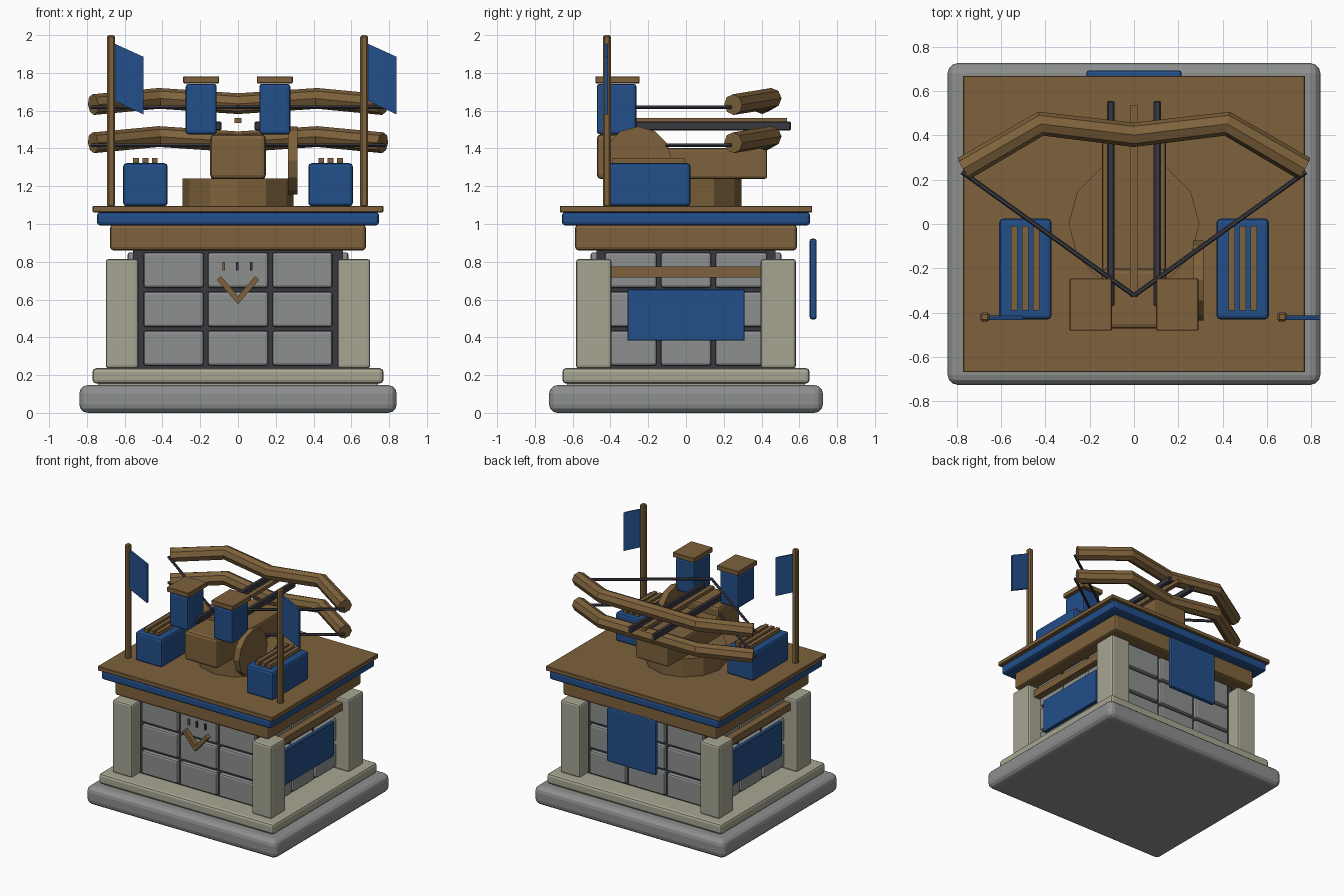
import bpy, bmesh, math
from mathutils import Vector, Matrix

if "Cube" in bpy.data.objects:
    bpy.data.objects.remove(bpy.data.objects["Cube"])


def mat(name, rgb):
    m = bpy.data.materials.new(name)
    m.diffuse_color = (*rgb, 1)
    m.use_nodes = True
    m.node_tree.nodes["Principled BSDF"].inputs["Base Color"].default_value = m.diffuse_color
    return m


STONE = mat("grey_stone", (0.27, 0.28, 0.28))
PALE = mat("pale_stone", (0.39, 0.38, 0.29))
DARK = mat("dark_iron", (0.04, 0.04, 0.052))
WOOD = mat("brown_wood", (0.21, 0.122, 0.045))
BLUE = mat("blue_cloth", (0.016, 0.077, 0.25))


def add(name, mesh, m):
    o = bpy.data.objects.new(name, mesh)
    mesh.materials.clear()
    mesh.materials.append(m)
    bpy.context.collection.objects.link(o)
    return o


def box(name, x0, x1, y0, y1, z0, z1, m, bevel=0.0, seg=2):
    """Box from its extents, with optional rounded edges."""
    bm = bmesh.new()
    bmesh.ops.create_cube(bm, size=1)
    c = Vector(((x0 + x1) / 2, (y0 + y1) / 2, (z0 + z1) / 2))
    for v in bm.verts:
        v.co = Vector((v.co.x * (x1 - x0), v.co.y * (y1 - y0), v.co.z * (z1 - z0))) + c
    if bevel:
        bmesh.ops.bevel(bm, geom=bm.edges[:], offset=bevel, segments=seg,
                        profile=0.5, affect='EDGES')
    me = bpy.data.meshes.new(name)
    bm.to_mesh(me)
    bm.free()
    return add(name, me, m)


def cyl(name, loc, r, depth, sides, m, axis='Z'):
    bm = bmesh.new()
    rot = {'X': Matrix.Rotation(math.pi / 2, 4, 'Y'), 'Y': Matrix.Rotation(math.pi / 2, 4, 'X'),
           'Z': Matrix.Identity(4)}[axis]
    bmesh.ops.create_cone(bm, cap_ends=True, segments=sides, radius1=r, radius2=r,
                          depth=depth, matrix=Matrix.Translation(loc) @ rot)
    me = bpy.data.meshes.new(name)
    bm.to_mesh(me)
    bm.free()
    return add(name, me, m)


def tube(name, pts, r, m, res=2):
    """Faceted tube along a polyline."""
    cu = bpy.data.curves.new(name, 'CURVE')
    cu.dimensions = '3D'
    cu.bevel_depth = r
    cu.bevel_resolution = res
    cu.use_fill_caps = True
    sp = cu.splines.new('POLY')
    sp.points.add(len(pts) - 1)
    for p, q in zip(sp.points, pts):
        p.co = (*q, 1)
    tmp = bpy.data.objects.new(name + "_path", cu)
    bpy.context.collection.objects.link(tmp)
    bpy.context.view_layer.update()
    me = bpy.data.meshes.new_from_object(tmp.evaluated_get(bpy.context.evaluated_depsgraph_get()))
    bpy.data.objects.remove(tmp)
    for p in me.polygons:
        p.use_smooth = False
    return add(name, me, m)


def prism(name, profile, y0, y1, m):
    """Extrude an x-z outline along y."""
    bm = bmesh.new()
    f = bm.faces.new([bm.verts.new((x, y0, z)) for x, z in profile])
    ext = bmesh.ops.extrude_face_region(bm, geom=[f])
    for v in ext['geom']:
        if isinstance(v, bmesh.types.BMVert):
            v.co.y = y1
    bmesh.ops.recalc_face_normals(bm, faces=bm.faces)
    me = bpy.data.meshes.new(name)
    bm.to_mesh(me)
    bm.free()
    return add(name, me, m)


# Stepped base
box("plinth", -0.84, 0.84, -0.725, 0.725, 0.0, 0.147, STONE, 0.045, 3)
box("base_step", -0.77, 0.77, -0.655, 0.655, 0.155, 0.237, PALE, 0.02)
box("base_joint", -0.74, 0.74, -0.63, 0.63, 0.14, 0.16, PALE)

# Walls: dark mortar core with three rows of blocks on each side
box("mortar_core", -0.555, 0.555, -0.475, 0.475, 0.23, 0.87, DARK)
for z0, z1 in ((0.25, 0.435), (0.455, 0.642), (0.662, 0.85)):
    for x0, x1 in ((-0.5, -0.182), (-0.16, 0.16), (0.182, 0.5)):
        for s in (-1, 1):
            a, b = sorted((s * 0.44, s * 0.505))
            box("wall_block_end", x0, x1, a, b, z0, z1, STONE, 0.014)
    for y0, y1 in ((-0.43, -0.155), (-0.133, 0.133), (0.155, 0.43)):
        for s in (-1, 1):
            a, b = sorted((s * 0.52, s * 0.585))
            box("wall_block_side", a, b, y0, y1, z0, z1, STONE, 0.014)

# Corner pillars
for sx in (-1, 1):
    for sy in (-1, 1):
        a, b = sorted((sx * 0.528, sx * 0.7))
        c, d = sorted((sy * 0.395, sy * 0.582))
        box("corner_pillar", a, b, c, d, 0.235, 0.815, PALE, 0.015)

# Side banners hung below wooden rails
for s in (-1, 1):
    a, b = sorted((s * 0.6, s * 0.63))
    box("side_banner", a, b, -0.31, 0.31, 0.382, 0.655, BLUE, 0.004, 1)
    a, b = sorted((s * 0.59, s * 0.645))
    box("side_rail", a, b, -0.4, 0.4, 0.718, 0.775, WOOD)
box("back_banner", -0.215, 0.215, 0.655, 0.692, 0.495, 0.922, BLUE, 0.012)

# Front chevron trim and slots
for s in (-1, 1):
    prism("front_chevron", [(0, 0.575), (s * 0.112, 0.705), (s * 0.09, 0.724), (0, 0.618)],
          -0.545, -0.5, WOOD)
for x, m in ((-0.075, WOOD), (-0.004, DARK), (0.07, DARK)):
    box("front_slot", x - 0.007, x + 0.007, -0.52, -0.5, 0.755, 0.8, m)

# Deck
box("deck_beam", -0.677, 0.677, -0.587, 0.587, 0.86, 0.998, WOOD, 0.018)
box("deck_trim", -0.747, 0.747, -0.657, 0.657, 0.992, 1.064, BLUE, 0.018)
box("deck_top", -0.77, 0.77, -0.668, 0.668, 1.062, 1.096, WOOD, 0.004, 1)

# Turntable and carriage
cyl("turntable", (0, 0, 1.166), 0.295, 0.148, 12, WOOD)
box("carriage_body", -0.145, 0.145, -0.3, 0.43, 1.238, 1.402, WOOD, 0.015)
box("carriage_head", -0.147, 0.147, -0.472, -0.2, 1.238, 1.475, WOOD, 0.022)
cyl("crank_wheel", (0.29, -0.255, 1.336), 0.18, 0.048, 12, WOOD, 'X')

# Launcher rails and central bolt
for s in (-1, 1):
    box("launch_rail", s * 0.105 - 0.017, s * 0.105 + 0.017, -0.37, 0.555, 1.495, 1.543, DARK, 0.006, 1)
box("bolt_track", -0.018, 0.018, -0.33, 0.535, 1.535, 1.562, WOOD)

# Blue towers with caps
for s in (-1, 1):
    x = s * 0.195
    box("tower", x - 0.082, x + 0.082, -0.472, -0.262, 1.475, 1.742, BLUE, 0.015)
    box("tower_cap", x - 0.095, x + 0.095, -0.48, -0.245, 1.745, 1.782, WOOD, 0.003, 1)

# Two bows with strings
for z in (1.632, 1.43):
    tube("bow", [(-0.767, 0.25, z), (-0.42, 0.452, z + 0.033), (0, 0.402, z + 0.005),
                 (0.42, 0.452, z + 0.033), (0.767, 0.25, z)], 0.055, WOOD)
    for s in (-1, 1):
        tube("bow_string", [(s * 0.775, 0.235, z - 0.014), (0, -0.322, z - 0.014)], 0.011, DARK, 1)

# Supply crates with slats
for s in (-1, 1):
    x = s * 0.49
    box("crate", x - 0.118, x + 0.118, -0.43, 0.024, 1.094, 1.322, BLUE, 0.018)
    for dx in (-0.05, 0, 0.05):
        box("crate_slat", x + dx - 0.015, x + dx + 0.015, -0.39, -0.008, 1.315, 1.35, WOOD)

# Flag poles, both flags flying to the right
for x in (-0.672, 0.668):
    box("flag_pole", x - 0.021, x + 0.021, -0.44, -0.398, 1.09, 2.0, WOOD, 0.009, 1)
    prism("flag", [(x + 0.018, 1.955), (x + 0.172, 1.885), (x + 0.172, 1.58), (x + 0.018, 1.652)],
          -0.432, -0.413, BLUE)
